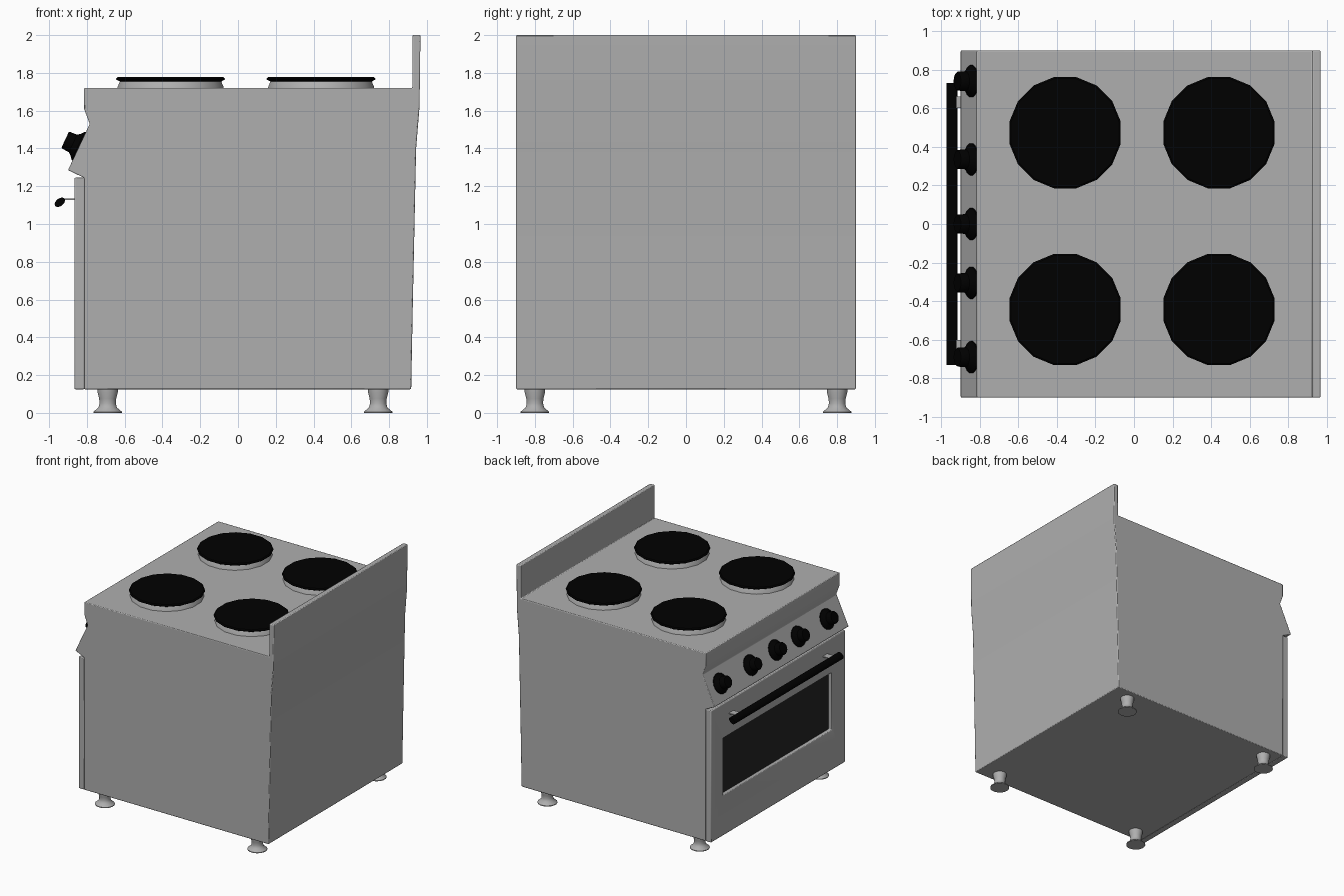
import bpy, bmesh, math
from mathutils import Vector, Matrix

if "Cube" in bpy.data.objects:
    bpy.data.objects.remove(bpy.data.objects["Cube"])


def material(name, v):
    m = bpy.data.materials.new(name)
    m.diffuse_color = (v, v, v, 1)
    m.use_nodes = True
    m.node_tree.nodes["Principled BSDF"].inputs["Base Color"].default_value = m.diffuse_color
    return m


STEEL = material("steel", 0.43)
BLACK = material("black_enamel", 0.0)
GLASS = material("dark_glass", 0.018)


def finish(name, bm, mat=STEEL, bevel=0.0, angle=35):
    bmesh.ops.recalc_face_normals(bm, faces=bm.faces)
    me = bpy.data.meshes.new(name)
    bm.to_mesh(me)
    bm.free()
    ob = bpy.data.objects.new(name, me)
    bpy.context.collection.objects.link(ob)
    me.materials.append(mat)
    if bevel:
        b = ob.modifiers.new("bevel", 'BEVEL')
        b.width = bevel
        b.segments = 2
        b.limit_method = 'ANGLE'
    bpy.ops.object.select_all(action='DESELECT')
    bpy.context.view_layer.objects.active = ob
    ob.select_set(True)
    bpy.ops.object.shade_smooth_by_angle(angle=math.radians(angle))
    return ob


def prism(name, pts, y0, y1, **kw):
    """Extrude an xz outline along y."""
    bm = bmesh.new()
    f = bm.faces.new([bm.verts.new((x, y0, z)) for x, z in pts])
    r = bmesh.ops.extrude_face_region(bm, geom=[f])
    vs = [g for g in r["geom"] if isinstance(g, bmesh.types.BMVert)]
    bmesh.ops.translate(bm, verts=vs, vec=(0, y1 - y0, 0))
    return finish(name, bm, **kw)


def box(name, x0, x1, y0, y1, z0, z1, **kw):
    return prism(name, [(x0, z0), (x1, z0), (x1, z1), (x0, z1)], y0, y1, **kw)


def lathe(name, prof, loc, axis=(0, 0, 1), n=16, **kw):
    """Revolve a (radius, height) profile about an axis, capped at both ends."""
    bm = bmesh.new()
    rings = []
    for r, h in prof:
        rings.append([bm.verts.new((r * math.cos((i + .5) * math.tau / n),
                                    r * math.sin((i + .5) * math.tau / n), h)) for i in range(n)])
    for a, b in zip(rings, rings[1:]):
        for i in range(n):
            j = (i + 1) % n
            bm.faces.new((a[i], a[j], b[j], b[i]))
    bm.faces.new(rings[0])
    bm.faces.new(rings[-1])
    rot = Vector(axis).to_track_quat('Z', 'Y').to_matrix().to_4x4()
    bm.transform(Matrix.Translation(loc) @ rot)
    return finish(name, bm, **kw)


# Cabinet with sloped control panel and backsplash
prism("cabinet", [(-0.815, 0.125), (0.917, 0.125), (0.925, 0.55), (0.943, 1.4), (0.961, 1.62),
                  (0.966, 2.0), (0.923, 2.0), (0.923, 1.72), (-0.815, 1.72), (-0.815, 1.61),
                  (-0.785, 1.53), (-0.90, 1.285), (-0.815, 1.245)], -0.9, 0.9, bevel=0.006)

# Oven door with a window opening
door = box("oven_door", -0.866, -0.812, -0.9, 0.9, 0.125, 1.245, bevel=0.006)
cutter = box("window_cutter", -0.95, -0.828, -0.72, 0.735, 0.465, 0.95)
cutter.hide_render = True
cutter.hide_viewport = True
cut = door.modifiers.new("window", 'BOOLEAN')
cut.operation = 'DIFFERENCE'
cut.solver = 'EXACT'
cut.object = cutter
bpy.context.view_layer.objects.active = door
bpy.ops.object.modifier_move_to_index(modifier="window", index=0)
bpy.ops.object.modifier_apply(modifier="window")
bpy.data.objects.remove(cutter)
box("oven_window", -0.835, -0.826, -0.72, 0.735, 0.465, 0.95, mat=GLASS)

# Door handle: tilted oval bar on two flat brackets
t = math.radians(38)
oval = []
for i in range(12):
    u, v = 0.032 * math.cos(i * math.tau / 12), 0.02 * math.sin(i * math.tau / 12)
    oval.append((-0.943 + u * math.cos(t) - v * math.sin(t),
                 1.115 + u * math.sin(t) + v * math.cos(t)))
prism("door_handle", oval, -0.73, 0.73, mat=BLACK)
for s in (-1, 1):
    box("handle_bracket", -0.935, -0.86, s * 0.63 - 0.03, s * 0.63 + 0.03, 1.128, 1.136)

# Control knobs on the sloped panel
for y in (0.74, 0.335, 0.0, -0.305, -0.69):
    lathe("control_knob", [(0.085, -0.004), (0.083, 0.006), (0.065, 0.02), (0.052, 0.036),
                           (0.05, 0.075), (0.045, 0.082)],
          (-0.841, y, 1.411), axis=(-0.905, 0, 0.425), mat=BLACK)

# Hot plates on flared rims
for x in (-0.357, 0.44):
    for y in (0.473, -0.443):
        lathe("plate_rim", [(0.287, 1.718), (0.285, 1.728), (0.272, 1.758)], (x, y, 0))
        lathe("hot_plate", [(0.275, 1.755), (0.294, 1.765), (0.294, 1.77), (0.285, 1.778)],
              (x, y, 0), mat=BLACK)

# Feet
for x in (-0.69, 0.742):
    for y in (-0.8, 0.8):
        lathe("foot", [(0.077, 0), (0.077, 0.006), (0.05, 0.028), (0.044, 0.05),
                       (0.046, 0.075), (0.055, 0.11), (0.055, 0.13)], (x, y, 0), angle=50)
